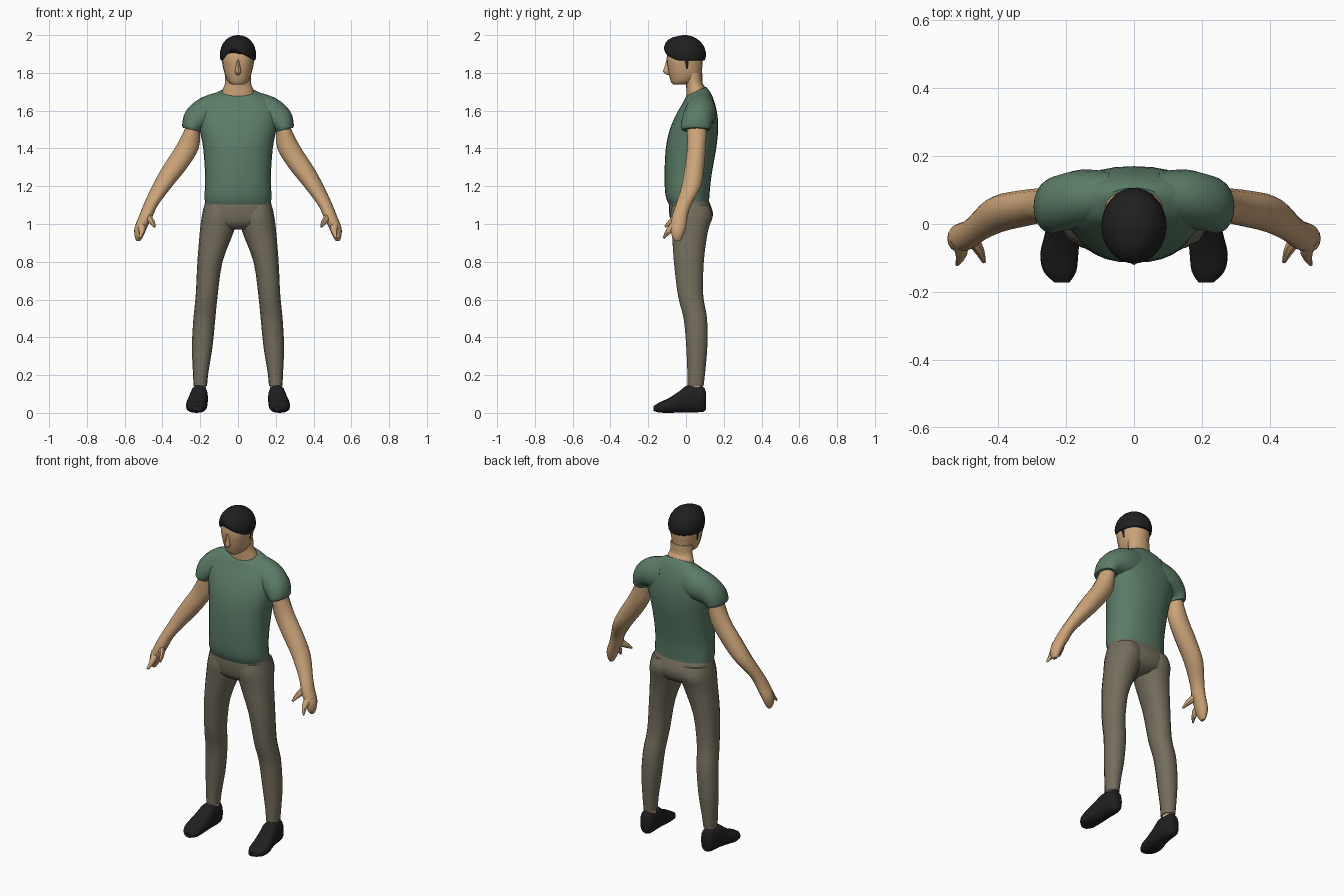
import bpy, bmesh, math
from mathutils import Vector


def material(name, rgb):
    m = bpy.data.materials.new(name)
    m.diffuse_color = (*rgb, 1)
    return m


SKIN = material("skin", (0.60, 0.37, 0.19))
GREEN = material("shirt_green", (0.105, 0.20, 0.135))
KHAKI = material("trouser_khaki", (0.175, 0.155, 0.11))
BLACK = material("black", (0.014, 0.014, 0.015))


def slab(z, x0, x1, y0, y1, tilt=0):
    """Level ring given by its extents; tilt lifts the back and drops the front."""
    return ((x0 + x1) / 2, (y0 + y1) / 2, z,
            (x1 - x0) / 2, 0, 0, 0, (y1 - y0) / 2, tilt)


def mid(z, hw, y0, y1, tilt=0):
    return slab(z, -hw, hw, y0, y1, tilt)


def smooth_rows(rows, steps):
    """Catmull-Rom interpolation between ring stations."""
    out, last = [], len(rows) - 1
    for i in range(last):
        a, b, c, d = rows[max(i - 1, 0)], rows[i], rows[i + 1], rows[min(i + 2, last)]
        for k in range(steps):
            t = k / steps
            out.append([0.5 * (2 * q + (r - p) * t + (2 * p - 5 * q + 4 * r - s) * t * t
                               + (3 * q - p - 3 * r + s) * t ** 3)
                        for p, q, r, s in zip(a, b, c, d)])
    return out + [rows[-1]]


def loft(name, rows, mat, mirror=False, n=20, power=2.0, steps=3, warp=None):
    """Skin a closed surface over rings of (centre, u axis, v axis)."""
    bm = bmesh.new()
    rings = []
    for r in smooth_rows(rows, steps):
        c, u, v = Vector(r[0:3]), Vector(r[3:6]), Vector(r[6:9])
        ring = []
        for k in range(n):
            a = 2 * math.pi * k / n
            ca, sa = math.cos(a), math.sin(a)
            pu = math.copysign(abs(ca) ** (2 / power), ca)
            pv = math.copysign(abs(sa) ** (2 / power), sa)
            p = c + u * pu + v * pv
            ring.append(bm.verts.new(warp(p) if warp else p))
        rings.append(ring)
    for a, b in zip(rings, rings[1:]):
        for k in range(n):
            j = (k + 1) % n
            bm.faces.new((a[k], a[j], b[j], b[k]))
    bm.faces.new(rings[0])
    bm.faces.new(rings[-1])
    bmesh.ops.recalc_face_normals(bm, faces=bm.faces)
    me = bpy.data.meshes.new(name)
    bm.to_mesh(me)
    bm.free()
    me.materials.append(mat)
    ob = bpy.data.objects.new(name, me)
    bpy.context.collection.objects.link(ob)
    if mirror:
        ob.modifiers.new("mirror", 'MIRROR').use_mirror_merge = False
    bpy.ops.object.select_all(action='DESELECT')
    ob.select_set(True)
    bpy.context.view_layer.objects.active = ob
    bpy.ops.object.shade_smooth_by_angle(angle=math.radians(45))
    return ob


# Shirt body, hem to tilted collar
loft("shirt_body", [
    mid(1.108, 0.174, -0.09, 0.122, 0.006), mid(1.15, 0.177, -0.108, 0.124),
    mid(1.25, 0.174, -0.114, 0.134), mid(1.40, 0.184, -0.107, 0.160),
    mid(1.50, 0.203, -0.086, 0.170), mid(1.58, 0.212, -0.052, 0.166),
    mid(1.64, 0.190, -0.022, 0.150, 0.008), mid(1.68, 0.140, -0.006, 0.130, 0.016),
    mid(1.702, 0.088, 0.004, 0.106, 0.024)], GREEN, n=28, power=2.25)

# Short sleeves blending into the shoulders
loft("sleeve", [
    (0.07, 0.08, 1.60, 0.01, 0, 0.105, 0, 0.075, 0),
    (0.155, 0.075, 1.585, 0.042, 0, 0.083, 0, 0.085, 0),
    (0.222, 0.06, 1.55, 0.053, 0, 0.050, 0, 0.083, 0),
    (0.243, 0.052, 1.515, 0.052, 0, 0.016, 0, 0.080, 0),
    (0.245, 0.052, 1.498, 0.047, 0, 0.012, 0, 0.074, 0)], GREEN, True)

# Arms with mitten-like palms
loft("arm", [
    slab(1.56, 0.19, 0.27, 0.01, 0.11), slab(1.50, 0.20, 0.283, 0.005, 0.11),
    slab(1.40, 0.208, 0.335, 0.005, 0.106), slab(1.30, 0.268, 0.400, -0.008, 0.098),
    slab(1.20, 0.348, 0.455, -0.025, 0.082), slab(1.10, 0.424, 0.501, -0.055, 0.028),
    slab(1.04, 0.452, 0.525, -0.075, 0.010), slab(0.98, 0.482, 0.548, -0.082, 0.0),
    slab(0.935, 0.502, 0.547, -0.075, -0.015),
    slab(0.91, 0.518, 0.537, -0.058, -0.030)], SKIN, True, n=14)


# Fingers and thumbs
def finger(name, points, radii):
    loft(name, [(*p, r, 0, 0, 0, r * 0.6, -r * 0.8) for p, r in zip(points, radii)],
         SKIN, True, n=8)


finger("thumb", [(0.485, -0.035, 1.045), (0.458, -0.075, 1.015), (0.442, -0.112, 0.985)],
       [0.026, 0.017, 0.006])
finger("index_finger", [(0.515, -0.05, 1.0), (0.508, -0.09, 0.965), (0.52, -0.12, 0.925)],
       [0.026, 0.017, 0.006])

# Trousers: seat and legs
loft("trouser_seat", [
    mid(1.14, 0.168, -0.085, 0.112), mid(1.10, 0.178, -0.09, 0.130),
    mid(1.05, 0.188, -0.088, 0.143), mid(1.00, 0.165, -0.075, 0.125),
    mid(0.97, 0.08, -0.04, 0.08)], KHAKI, n=24, power=2.3)
loft("trouser_leg", [
    slab(1.10, 0.02, 0.178, -0.075, 0.125), slab(1.04, 0.005, 0.192, -0.086, 0.142),
    slab(0.96, 0.022, 0.202, -0.077, 0.118), slab(0.80, 0.082, 0.215, -0.066, 0.096),
    slab(0.62, 0.108, 0.224, -0.044, 0.093), slab(0.50, 0.120, 0.236, -0.014, 0.113),
    slab(0.35, 0.135, 0.244, 0.0, 0.114), slab(0.22, 0.156, 0.239, 0.006, 0.103),
    slab(0.142, 0.164, 0.235, 0.008, 0.094)], KHAKI, True, n=14, power=2.2)

# Ankles and shoes
loft("ankle", [slab(0.16, 0.169, 0.231, 0.014, 0.088),
               slab(0.10, 0.169, 0.231, 0.014, 0.088)], SKIN, True, n=14)


def shoe_ring(y, x, hw, z0, z1):
    return (x, y, (z0 + z1) / 2, hw, 0, 0, 0, 0, (z1 - z0) / 2)


loft("shoe", [
    shoe_ring(0.106, 0.203, 0.022, 0.02, 0.11), shoe_ring(0.092, 0.203, 0.038, 0.006, 0.138),
    shoe_ring(0.05, 0.204, 0.045, 0.003, 0.146), shoe_ring(0.005, 0.207, 0.048, 0.003, 0.145),
    shoe_ring(-0.035, 0.212, 0.052, 0.002, 0.115), shoe_ring(-0.09, 0.220, 0.056, 0.0, 0.079),
    shoe_ring(-0.14, 0.218, 0.048, 0.002, 0.056),
    shoe_ring(-0.172, 0.212, 0.022, 0.010, 0.036)], BLACK, True, n=16, power=2.4)

# Neck and head
loft("neck", [
    mid(1.65, 0.09, 0.005, 0.105, 0.02), mid(1.705, 0.083, 0.002, 0.100, 0.02),
    mid(1.745, 0.069, 0.0, 0.088), mid(1.80, 0.068, -0.01, 0.086)], SKIN)
loft("head", [
    mid(1.738, 0.032, -0.068, 0.0), mid(1.75, 0.050, -0.078, 0.04),
    mid(1.78, 0.066, -0.088, 0.078), mid(1.82, 0.077, -0.096, 0.085),
    mid(1.88, 0.084, -0.102, 0.088), mid(1.94, 0.070, -0.085, 0.07),
    mid(1.97, 0.035, -0.045, 0.03)], SKIN, power=2.2)
loft("nose", [
    mid(1.79, 0.008, -0.10, -0.08), mid(1.805, 0.016, -0.121, -0.08),
    mid(1.83, 0.012, -0.114, -0.08), mid(1.87, 0.007, -0.103, -0.08)], SKIN, n=8)


# Hair cap with a parted fringe
def part_fringe(p):
    if p.y > -0.03:
        return p
    d = p.x + 0.03
    lift = 0.062 * max(0, 1 - (d / 0.125 if d > 0 else -d / 0.06))
    lift *= min(1, (-0.03 - p.y) / 0.04)
    p.z += lift * (2.0 - p.z) / 0.135
    return p


loft("hair", [
    mid(1.865, 0.088, -0.106, 0.096), mid(1.875, 0.094, -0.114, 0.103),
    mid(1.91, 0.095, -0.115, 0.105), mid(1.95, 0.083, -0.101, 0.089),
    mid(1.982, 0.056, -0.070, 0.056), mid(1.996, 0.026, -0.036, 0.022),
    mid(2.0, 0.006, -0.012, 0.002)], BLACK, n=32, warp=part_fringe)

# Sideburns in front of the ears
loft("sideburn", [slab(1.88, 0.074, 0.088, -0.012, 0.016),
                  slab(1.845, 0.074, 0.0825, -0.006, 0.014),
                  slab(1.82, 0.072, 0.078, 0.0, 0.008)], BLACK, True, n=8)
